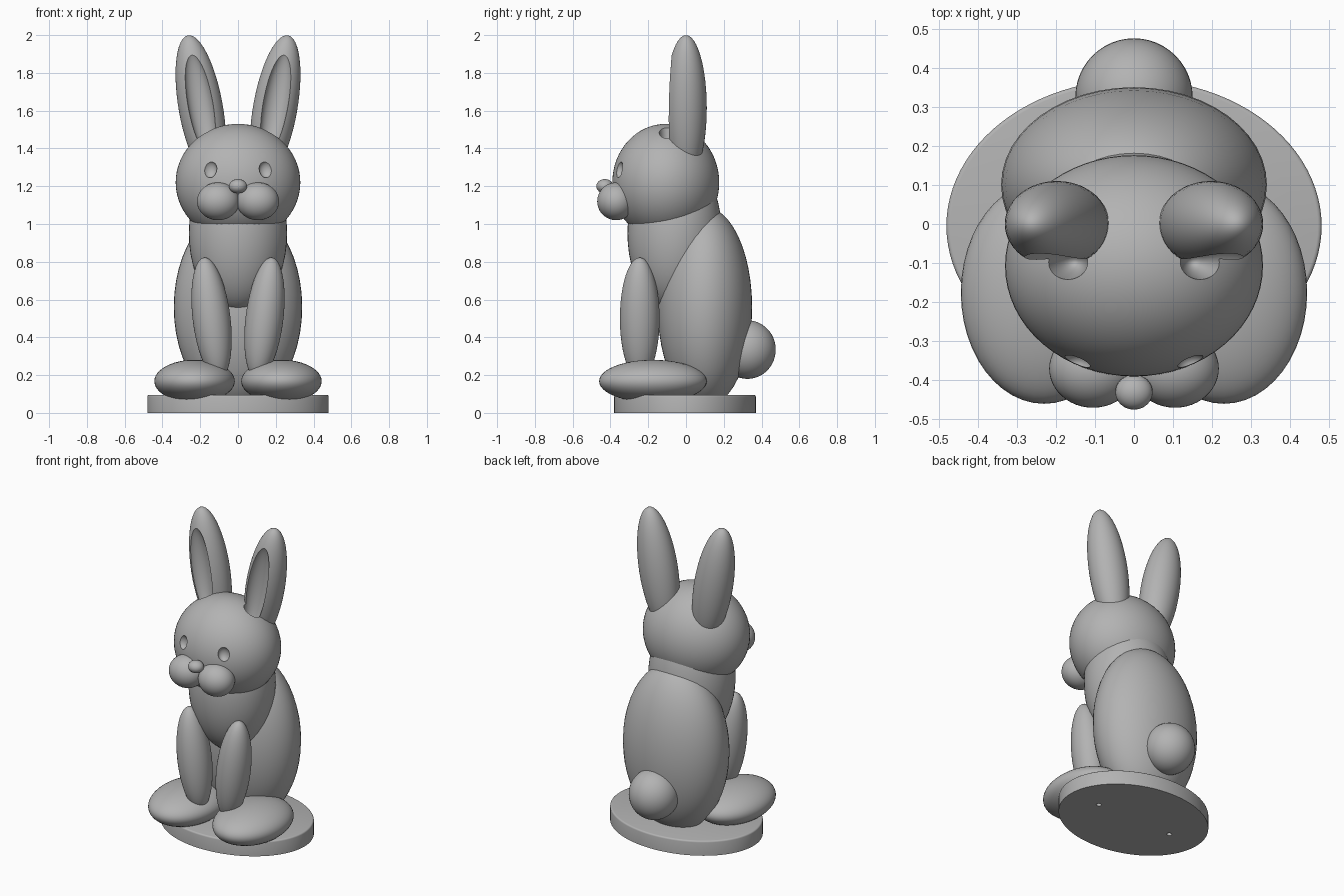
import bpy
import bmesh
from math import radians

default = bpy.data.objects.get("Cube")
if default:
    bpy.data.objects.remove(default, do_unlink=True)

# One plain grey for the whole figurine
grey = bpy.data.materials.new("plain grey")
grey.use_nodes = True
grey.diffuse_color = (0.45, 0.45, 0.45, 1)
grey.node_tree.nodes["Principled BSDF"].inputs["Base Color"].default_value = (0.45, 0.45, 0.45, 1)


def ellipsoid(name, centre, radii, tilt=0, segments=48):
    """Rounded part; a positive tilt leans its top towards +x."""
    bpy.ops.mesh.primitive_uv_sphere_add(segments=segments, ring_count=segments // 2,
                                         location=centre, rotation=(0, radians(tilt), 0))
    obj = bpy.context.object
    obj.name = name
    obj.scale = radii
    obj.data.materials.append(grey)
    bpy.context.view_layer.update()
    return obj


def carve(obj, cutters):
    """Subtract every cutter from the object."""
    bpy.ops.object.select_all(action='DESELECT')
    bpy.context.view_layer.objects.active = obj
    obj.select_set(True)
    for cutter in cutters:
        mod = obj.modifiers.new("carve", 'BOOLEAN')
        mod.operation = 'DIFFERENCE'
        mod.solver = 'EXACT'
        mod.object = cutter
        bpy.ops.object.modifier_apply(modifier=mod.name)


parts, cutters = [], []

# Torso, chest and tail
parts.append(ellipsoid("body", (0, 0.10, 0.56), (0.34, 0.25, 0.53)))
parts.append(ellipsoid("chest", (0, -0.06, 0.95), (0.26, 0.25, 0.42)))
parts.append(ellipsoid("tail", (0, 0.325, 0.335), (0.15, 0.15, 0.155)))

# Head and nose
head = ellipsoid("head", (0, -0.107, 1.22), (0.33, 0.283, 0.31), segments=64)
parts.append(head)
parts.append(ellipsoid("nose", (0, -0.43, 1.20), (0.048, 0.045, 0.038), segments=24))

# Paired parts
for side, word in ((1, "left"), (-1, "right")):
    parts.append(ellipsoid(word + "_cheek", (side * 0.105, -0.37, 1.12), (0.112, 0.1, 0.1)))
    parts.append(ellipsoid(word + "_front_leg", (side * 0.14, -0.245, 0.5),
                           (0.1, 0.105, 0.325), side * 7))
    parts.append(ellipsoid(word + "_foot", (side * 0.23, -0.175, 0.168), (0.213, 0.285, 0.113)))

    # Ear with a hollow that also nicks the head
    ear = ellipsoid(word + "_ear", (side * 0.197, 0, 1.615), (0.117, 0.11, 0.39), side * 10)
    parts.append(ear)
    hollow = ellipsoid(word + "_ear_cutter", (side * 0.2, -0.097, 1.64),
                       (0.067, 0.055, 0.28), side * 10)
    carve(ear, [hollow])

    # Eye dimple
    eye = ellipsoid(word + "_eye_cutter", (side * 0.148, -0.357, 1.29), (0.037, 0.03, 0.045),
                    segments=32)
    carve(head, [hollow, eye])
    cutters += [hollow, eye]

# Oval base with a softened top edge
bpy.ops.mesh.primitive_cylinder_add(vertices=96, radius=1, depth=1)
base = bpy.context.object
base.name = "base"
base.data.materials.append(grey)
bm = bmesh.new()
bm.from_mesh(base.data)
for v in bm.verts:
    v.co = (v.co.x * 0.48, v.co.y * 0.375 - 0.005, (v.co.z + 0.5) * 0.095)
rim = [e for e in bm.edges if all(v.co.z > 0.05 for v in e.verts)]
bmesh.ops.bevel(bm, geom=rim, offset=0.01, segments=3, profile=0.5, affect='EDGES')
bm.to_mesh(base.data)
bm.free()
parts.append(base)

# Two small holes under the base
for side in (1, -1):
    bpy.ops.mesh.primitive_cylinder_add(vertices=24, radius=0.015, depth=0.12,
                                        location=(side * 0.27, 0, 0))
    drill = bpy.context.object
    bpy.context.view_layer.update()
    carve(base, [drill])
    cutters.append(drill)

for cutter in cutters:
    bpy.data.objects.remove(cutter, do_unlink=True)

# Smooth shading with crisp carved edges
bpy.ops.object.select_all(action='DESELECT')
for part in parts:
    part.select_set(True)
bpy.context.view_layer.objects.active = base
bpy.ops.object.shade_smooth_by_angle(angle=radians(35))
